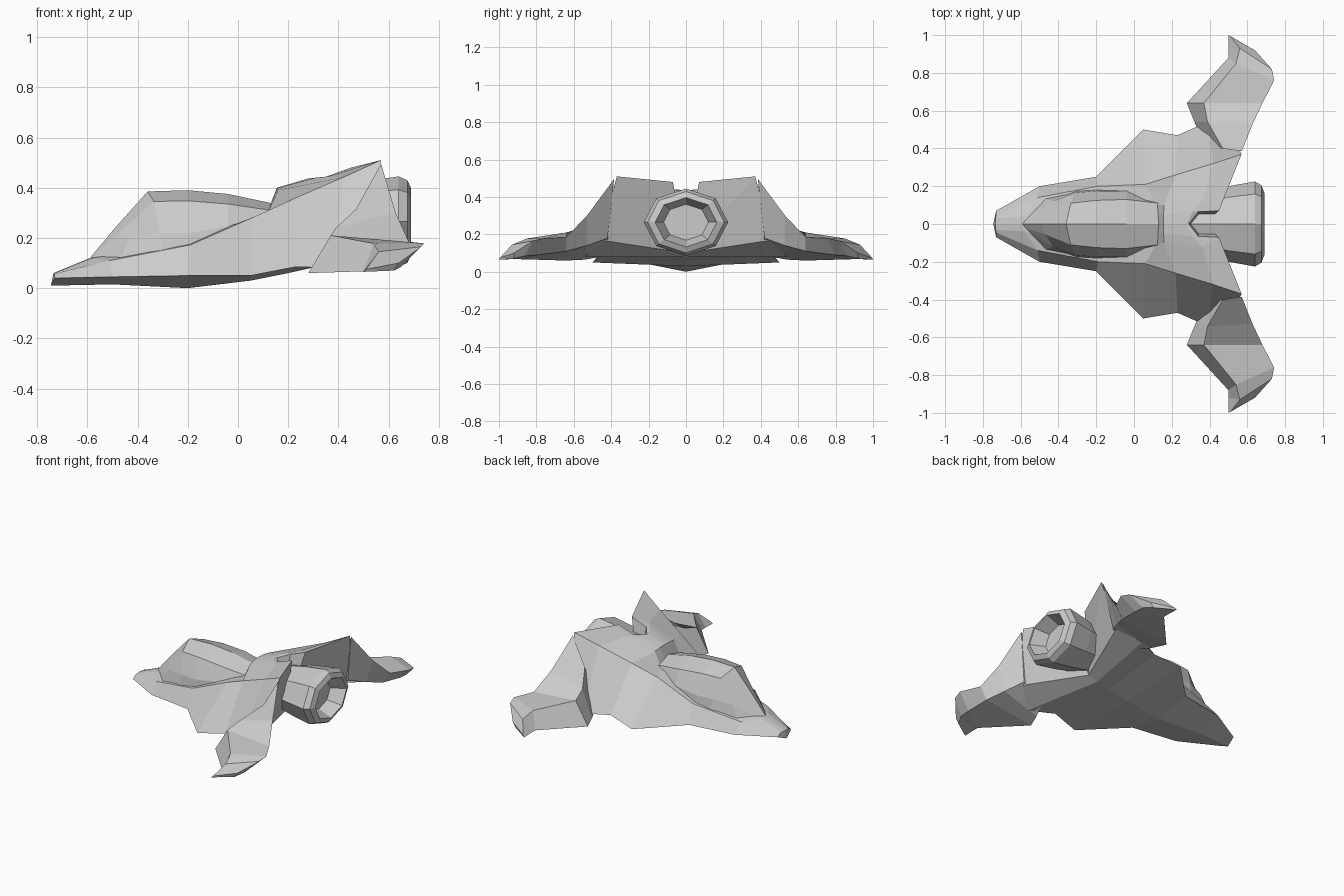
import bpy, bmesh, math


def loft(name, rows, closed=False, mirror=True):
    """Skin point rows into flat faces, cap both ends, mirror across y = 0."""
    bm = bmesh.new()
    grid = [[bm.verts.new(p) for p in row] for row in rows]
    n = len(grid[0])
    for a, b in zip(grid, grid[1:]):
        for i in range(n if closed else n - 1):
            j = (i + 1) % n
            bm.faces.new((a[i], a[j], b[j], b[i]))
    for row in (grid[0], grid[-1]):
        for i in range(n - 2):
            bm.faces.new((row[-1], row[i], row[i + 1]))
    if mirror:
        geom = bm.verts[:] + bm.edges[:] + bm.faces[:]
        bmesh.ops.mirror(bm, geom=geom, axis='Y', merge_dist=0.0005)
        bmesh.ops.remove_doubles(bm, verts=bm.verts[:], dist=0.0005)
    bmesh.ops.recalc_face_normals(bm, faces=bm.faces[:])
    mesh = bpy.data.meshes.new(name)
    bm.to_mesh(mesh)
    bm.free()
    obj = bpy.data.objects.new(name, mesh)
    bpy.context.collection.objects.link(obj)
    return obj


# Hull: centre top, notch side, deck, shoulder, chine, keel at each station
loft("hull", [
    [(-.735, 0, .06), (-.733, .015, .06), (-.732, .03, .059), (-.73, .045, .058), (-.73, .07, .04), (-.745, 0, .01)],
    [(-.59, 0, .12), (-.585, .02, .12), (-.58, .04, .12), (-.51, .14, .11), (-.5, .2, .045), (-.5, 0, .015)],
    [(-.2, 0, .19), (-.2, .05, .19), (-.2, .1, .185), (-.19, .2, .172), (-.2, .25, .05), (-.2, 0, 0)],
    [(.12, 0, .31), (.12, .05, .31), (.12, .1, .305), (.06, .21, .282), (.05, .5, .05), (.05, 0, .03)],
    [(.155, 0, .40), (.156, .05, .398), (.16, .1, .39), (.22, .26, .355), (.23, .47, .085), (.2, 0, .06)],
    [(.28, 0, .437), (.31, .065, .44), (.36, .12, .445), (.42, .32, .442), (.39, .54, .08), (.29, 0, .08)],
    [(.29, 0, .43), (.34, .065, .44), (.45, .07, .48), (.57, .37, .51), (.52, .46, .17), (.36, 0, .10)],
])

# Canopy: ridge, roof edge, side, base
loft("canopy", [
    [(-.59, 0, .12), (-.58, .02, .115), (-.57, .035, .11), (-.55, .06, .09)],
    [(-.49, 0, .24), (-.47, .055, .225), (-.43, .12, .20), (-.48, .14, .09)],
    [(-.36, 0, .385), (-.335, .11, .345), (-.31, .165, .22), (-.3, .18, .11)],
    [(-.2, 0, .39), (-.2, .125, .348), (-.2, .175, .22), (-.2, .185, .13)],
    [(-.04, 0, .375), (-.04, .13, .335), (-.04, .175, .245), (-.04, .18, .17)],
    [(.15, 0, .335), (.13, .11, .31), (.12, .125, .25), (.12, .13, .2)],
])

# Wings: leading low, top front, trailing top, trailing low
loft("wings", [
    [(.38, .40, .09), (.47, .40, .315), (.57, .385, .495), (.52, .42, .18)],
    [(.32, .54, .065), (.39, .54, .24), (.628, .53, .30), (.58, .53, .14)],
    [(.28, .64, .06), (.37, .64, .21), (.68, .64, .185), (.63, .64, .11)],
    [(.5, .88, .067), (.54, .85, .178), (.742, .76, .178), (.65, .79, .09)],
    [(.5, .92, .068), (.56, .93, .145), (.73, .82, .165), (.65, .86, .085)],
    [(.5, 1.0, .065), (.51, .995, .075), (.64, .92, .10), (.62, .92, .07)],
], closed=True)

# Engine: eight-sided nozzle with a recessed disc, (x, radius) along its axis
profile = [(.3, .15), (.5, .20), (.64, .225), (.675, .205), (.69, .165), (.6, .12)]
loft("engine_nozzle", [
    [(x, r * math.cos(k * math.pi / 4), .265 + .8 * r * math.sin(k * math.pi / 4))
     for k in range(8)] for x, r in profile
], closed=True, mirror=False)
